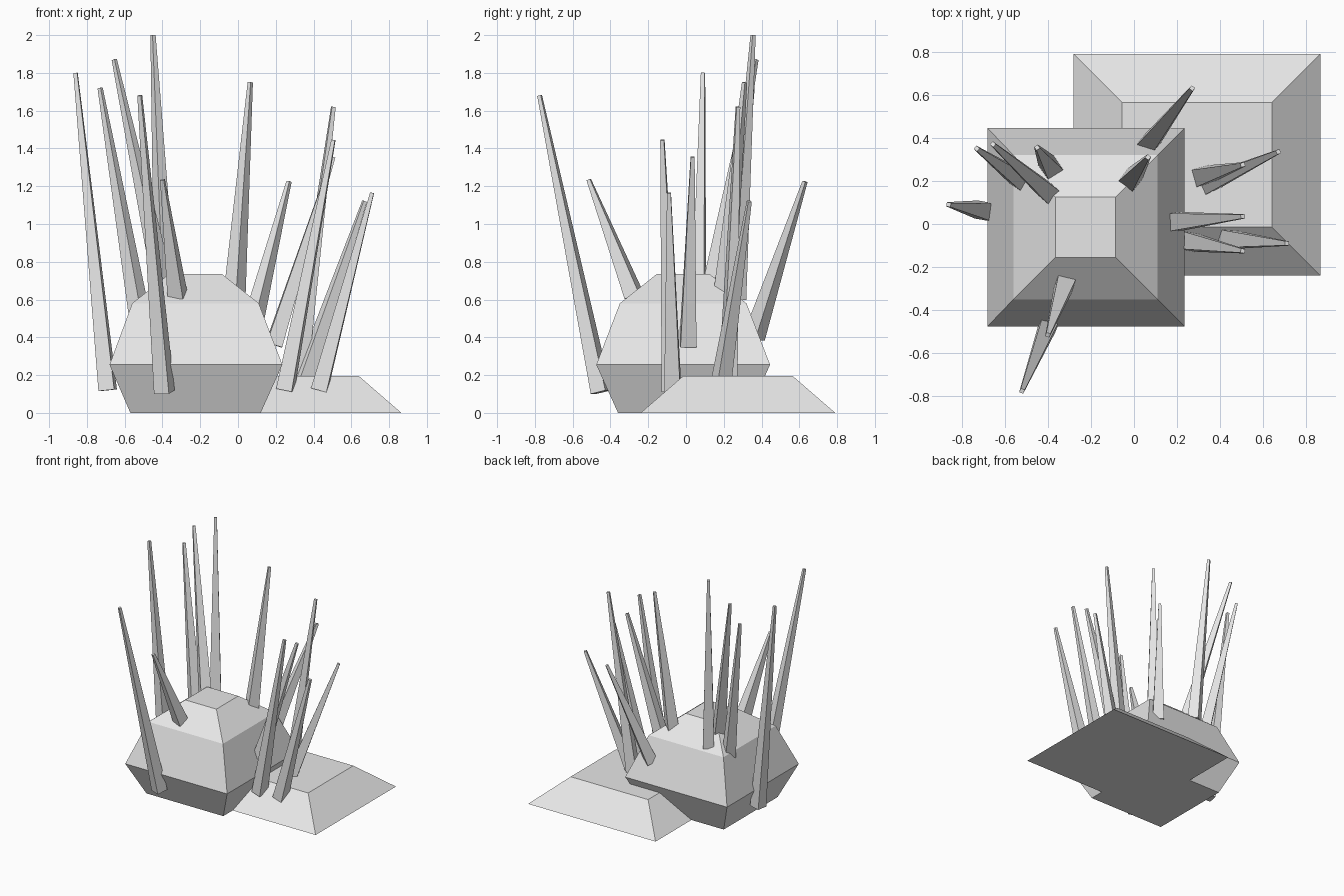
import bpy
import bmesh
import math
from mathutils import Vector, Matrix

if "Cube" in bpy.data.objects:
    bpy.data.objects.remove(bpy.data.objects["Cube"])

stone = bpy.data.materials.new("pale grey")
stone.diffuse_color = (0.8, 0.8, 0.8, 1)
stone.use_nodes = True
stone.node_tree.nodes["Principled BSDF"].inputs["Base Color"].default_value = stone.diffuse_color


def finish(name, bm):
    bmesh.ops.recalc_face_normals(bm, faces=bm.faces)
    mesh = bpy.data.meshes.new(name)
    bm.to_mesh(mesh)
    bm.free()
    mesh.materials.append(stone)
    obj = bpy.data.objects.new(name, mesh)
    bpy.context.collection.objects.link(obj)
    return obj


def stacked_block(name, levels):
    """Loft rectangles given as (z, x0, x1, y0, y1)."""
    bm = bmesh.new()
    rings = [[bm.verts.new(p) for p in ((x0, y0, z), (x1, y0, z), (x1, y1, z), (x0, y1, z))]
             for z, x0, x1, y0, y1 in levels]
    for low, high in zip(rings, rings[1:]):
        for i in range(4):
            j = (i + 1) % 4
            bm.faces.new((low[i], low[j], high[j], high[i]))
    bm.faces.new(rings[0][::-1])
    bm.faces.new(rings[-1])
    return finish(name, bm)


def spike(name, base, tip, width=0.085, tip_width=0.02):
    """Square tapered blade whose sides face along its lean."""
    base, tip = Vector(base), Vector(tip)
    axis = tip - base
    bm = bmesh.new()
    bmesh.ops.create_cone(bm, cap_ends=True, segments=4, radius1=width / math.sqrt(2),
                          radius2=tip_width / math.sqrt(2), depth=axis.length,
                          matrix=Matrix.Rotation(math.radians(45), 4, 'Z'))
    turn = axis.to_track_quat('Z', 'Y').to_matrix().to_4x4()
    bm.transform(Matrix.Translation((base + tip) / 2) @ turn)
    return finish(name, bm)


# Faceted boulder
stacked_block("boulder", [
    (0.0, -0.57, 0.12, -0.36, 0.33),
    (0.255, -0.68, 0.235, -0.475, 0.445),
    (0.58, -0.56, 0.11, -0.35, 0.32),
    (0.735, -0.365, -0.085, -0.155, 0.125),
])

# Low slab behind it
stacked_block("slab", [
    (0.0, -0.28, 0.865, -0.24, 0.79),
    (0.195, -0.055, 0.64, -0.015, 0.565),
])

# Spikes: base centre, tip centre
spikes = [
    ((-0.69, 0.06, 0.12), (-0.86, 0.09, 1.80)),
    ((-0.51, 0.19, 0.45), (-0.73, 0.35, 1.72)),
    ((-0.38, 0.13, 0.60), (-0.655, 0.37, 1.87)),
    ((-0.385, 0.26, 0.60), (-0.45, 0.355, 2.0)),
    ((-0.39, -0.45, 0.11), (-0.52, -0.775, 1.68)),
    ((-0.32, -0.275, 0.62), (-0.40, -0.515, 1.235)),
    ((-0.02, 0.20, 0.60), (0.065, 0.31, 1.75)),
    ((0.06, 0.36, 0.40), (0.27, 0.63, 1.225)),
    ((0.31, 0.22, 0.12), (0.505, 0.275, 1.62)),
    ((0.33, 0.18, 0.12), (0.67, 0.335, 1.12)),
    ((0.19, 0.01, 0.36), (0.505, 0.035, 1.355)),
    ((0.25, -0.08, 0.12), (0.505, -0.125, 1.445)),
    ((0.43, -0.07, 0.12), (0.71, -0.09, 1.165)),
]
for n, (base, tip) in enumerate(spikes, 1):
    spike(f"spike_{n}", base, tip)
